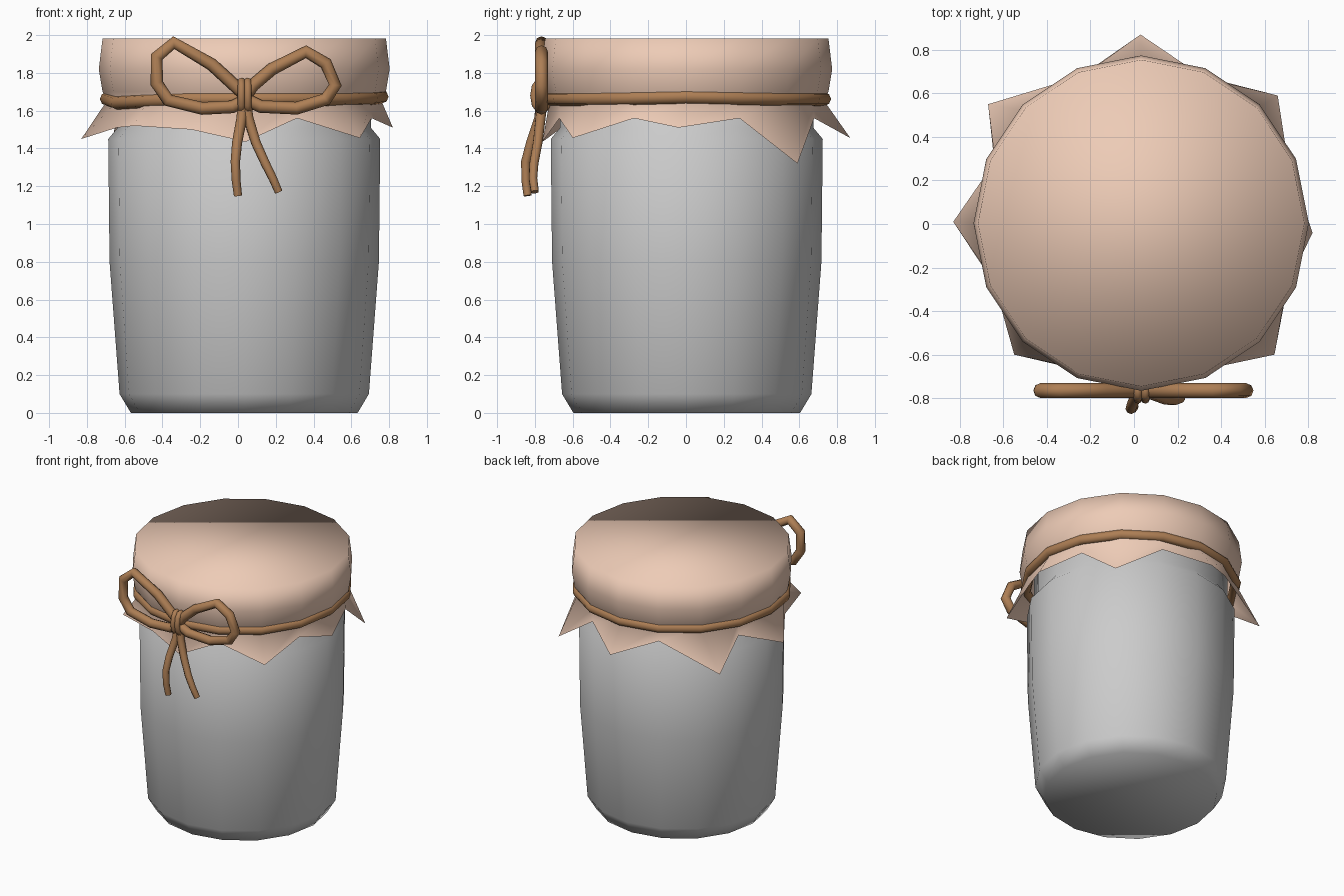
import bpy, bmesh, math

if "Cube" in bpy.data.objects:
    bpy.data.objects.remove(bpy.data.objects["Cube"])

CX, CY, N = 0.033, 0.004, 16


def material(name, rgb):
    m = bpy.data.materials.new(name)
    m.diffuse_color = (*rgb, 1)
    m.use_nodes = True
    m.node_tree.nodes["Principled BSDF"].inputs["Base Color"].default_value = m.diffuse_color
    return m


cloth_mat = material("cloth", (0.85, 0.60, 0.47))
twine_mat = material("twine", (0.42, 0.21, 0.09))


def ring(r, z):
    return [(CX + r * math.cos(2 * math.pi * i / N),
             CY + r * math.sin(2 * math.pi * i / N), z) for i in range(N)]


def loft(name, rings, cap_start, cap_end, mat=None):
    """Skin a stack of rings, bottom to top."""
    bm = bmesh.new()
    rows = [[bm.verts.new(p) for p in r] for r in rings]
    for a, b in zip(rows, rows[1:]):
        for i in range(N):
            j = (i + 1) % N
            bm.faces.new((a[i], a[j], b[j], b[i]))
    if cap_start:
        bm.faces.new(rows[0][::-1])
    if cap_end:
        bm.faces.new(rows[-1])
    for f in bm.faces:
        f.smooth = True
    me = bpy.data.meshes.new(name)
    bm.to_mesh(me)
    bm.free()
    ob = bpy.data.objects.new(name, me)
    bpy.context.collection.objects.link(ob)
    if mat:
        me.materials.append(mat)
    return ob


def tube(name, pts, radius, cyclic=False, end_scale=1.0):
    """Faceted twine strand along a path, converted to a mesh."""
    cu = bpy.data.curves.new(name, 'CURVE')
    cu.dimensions = '3D'
    cu.bevel_depth = radius
    cu.bevel_resolution = 2
    cu.use_fill_caps = True
    sp = cu.splines.new('POLY')
    sp.points.add(len(pts) - 1)
    for i, (q, p) in enumerate(zip(sp.points, pts)):
        q.co = (*p, 1)
        q.radius = 1 + (end_scale - 1) * i / (len(pts) - 1)
    sp.use_cyclic_u = cyclic
    sp.use_smooth = True
    cu.materials.append(twine_mat)
    ob = bpy.data.objects.new(name, cu)
    bpy.context.collection.objects.link(ob)
    bpy.ops.object.select_all(action='DESELECT')
    ob.select_set(True)
    bpy.context.view_layer.objects.active = ob
    bpy.ops.object.convert(target='MESH')
    return ob


# Jar body with shoulder and neck
jar = [(0.60, 0), (0.66, 0.10), (0.713, 0.80), (0.72, 1.45), (0.67, 1.51), (0.67, 1.92)]
loft("jar", [ring(r, z) for r, z in jar], True, True)

# Cloth cover: eight pointed hem corners with valleys between them
tips = [(.82, -.04, 1.51), (.66, .59, 1.32), (.03, .87, 1.455), (-.67, .55, 1.37),
        (-.83, .01, 1.45), (-.55, -.60, 1.52), (.04, -.76, 1.435), (.645, -.60, 1.455)]
hem = ring(0.73, 1.56)
hem[9] = (*hem[9][:2], 1.51)
hem[11] = (*hem[11][:2], 1.50)
hem[::2] = tips
cover = [(0.725, 1.655), (0.75, 1.70), (0.77, 1.82), (0.75, 1.983)]
loft("cloth_cover", [hem] + [ring(r, z) for r, z in cover], False, True, cloth_mat)

# Twine around the neck, slightly uneven
wobble = {0: 0.012, 1: 0.005, 15: 0.005, 9: -0.02, 10: -0.01}
band = [(x, y, z + wobble.get(i, 0)) for i, (x, y, z) in enumerate(ring(0.728, 1.662))]
tube("neck_twine", band, 0.036, cyclic=True)

# Bow loops
BY = -0.765
left = [(.03, 1.69), (-.02, 1.735), (-.14, 1.845), (-.34, 1.96), (-.43, 1.885), (-.43, 1.745),
        (-.37, 1.655), (-.19, 1.612), (-.03, 1.62), (.03, 1.65)]
right = [(.04, 1.68), (.08, 1.735), (.18, 1.82), (.36, 1.912), (.465, 1.85), (.515, 1.735),
         (.465, 1.66), (.31, 1.613), (.12, 1.622), (.04, 1.66)]
for name, path in (("bow_loop_left", left), ("bow_loop_right", right)):
    tube(name, [(x, BY, z) for x, z in path], 0.034)

# Knot: two strands wrapped over the middle of the bow
for i, x in enumerate((0.018, 0.052)):
    wrap = [(x, BY + 0.04 * math.cos(t), 1.68 + 0.08 * math.sin(t))
            for t in (2 * math.pi * k / 10 for k in range(10))]
    tube(f"knot_wrap_{i + 1}", wrap, 0.02, cyclic=True)

# Hanging tails
tube("bow_tail_left", [(.03, -.765, 1.65), (.02, -.775, 1.56), (-.005, -.82, 1.43),
                       (-.014, -.848, 1.33), (-.01, -.848, 1.23), (0, -.838, 1.15)],
     0.03, end_scale=0.72)
tube("bow_tail_right", [(.04, -.765, 1.65), (.055, -.77, 1.56), (.095, -.785, 1.43),
                        (.145, -.805, 1.32), (.185, -.81, 1.24), (.215, -.8, 1.17)],
     0.03, end_scale=0.72)
